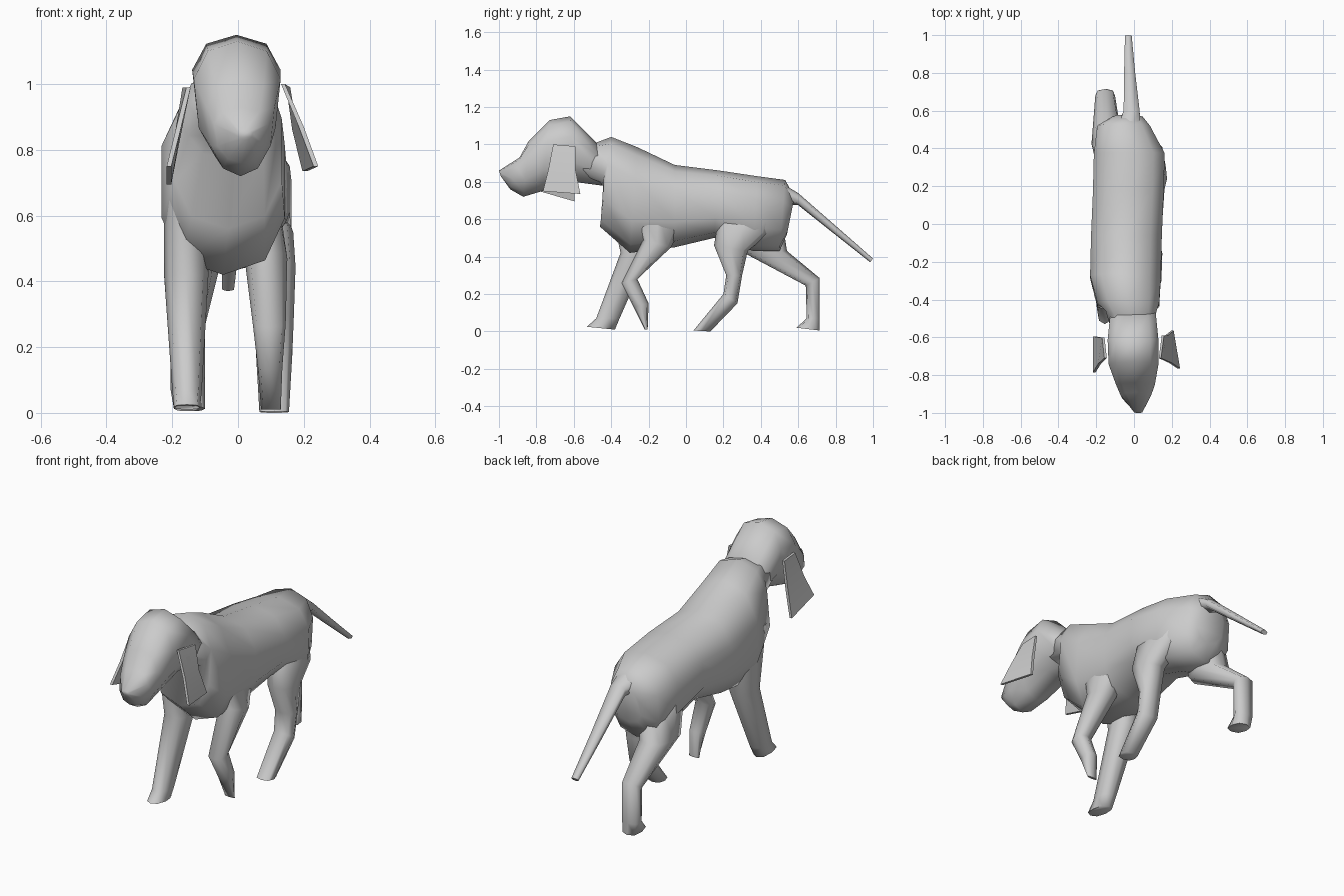
import bpy, bmesh, math


def spow(v, p):
    return math.copysign(abs(v) ** p, v) if abs(v) > 1e-6 else 0.0


def loft(name, sections, sides=10, power=0.8, taper=0.0, smooth=80):
    """Skin rings; each ring = (y, z of one edge, y, z of opposite edge, x min, x max[, x shear])."""
    bm = bmesh.new()
    rings = []
    phase = math.pi / 4 if sides == 4 else 0
    for ya, za, yb, zb, x0, x1, *shear in sections:
        k = shear[0] if shear else 0
        ring = []
        for i in range(sides):
            t = phase + 2 * math.pi * i / sides
            c, s = spow(math.cos(t), power), spow(math.sin(t), power)
            ring.append(bm.verts.new((
                (x0 + x1) / 2 + (x1 - x0) / 2 * s * (1 + taper * min(c, 0)) + k * c,
                (ya + yb) / 2 + (ya - yb) / 2 * c,
                (za + zb) / 2 + (za - zb) / 2 * c)))
        rings.append(ring)
    for r, q in zip(rings, rings[1:]):
        for i in range(sides):
            j = (i + 1) % sides
            bm.faces.new((r[i], r[j], q[j], q[i]))
    bm.faces.new(rings[0])
    bm.faces.new(rings[-1])
    bmesh.ops.recalc_face_normals(bm, faces=bm.faces)
    me = bpy.data.meshes.new(name)
    bm.to_mesh(me)
    bm.free()
    ob = bpy.data.objects.new(name, me)
    bpy.context.collection.objects.link(ob)
    bpy.ops.object.select_all(action='DESELECT')
    ob.select_set(True)
    bpy.context.view_layer.objects.active = ob
    bpy.ops.object.shade_smooth_by_angle(angle=math.radians(smooth))
    return ob


# Torso with neck, chest and rump
loft("body", [
    (-.60, .99, -.57, .83, -.115, .095),
    (-.48, 1.01, -.42, .77, -.155, .125),
    (-.40, 1.04, -.46, .56, -.20, .14),
    (-.26, .985, -.30, .42, -.24, .15),
    (-.06, .89, -.06, .45, -.235, .155),
    (.18, .86, .15, .50, -.225, .165),
    (.38, .83, .36, .43, -.22, .17),
    (.53, .81, .50, .43, -.20, .09),
    (.58, .72, .54, .52, -.12, .05)])

# Head, from nose to nape
loft("head", [
    (-1.0, .86, -.99, .83, .0, .045),
    (-.89, .93, -.94, .76, -.075, .095),
    (-.84, 1.02, -.87, .72, -.10, .115),
    (-.73, 1.13, -.77, .75, -.14, .135),
    (-.62, 1.15, -.60, .80, -.145, .135),
    (-.48, 1.01, -.45, .78, -.13, .12)], taper=.3)

# Hanging ears: thin twisted flaps
loft("ear_right", [
    (-.71, 1.0, -.59, .99, .139, .151, -.008),
    (-.735, .87, -.59, .86, .175, .19, .01),
    (-.765, .75, -.565, .735, .213, .227, .017)], 4, .001, smooth=30)
loft("ear_left", [
    (-.71, .99, -.60, .99, -.163, -.15, .006),
    (-.74, .86, -.60, .84, -.19, -.175),
    (-.785, .75, -.595, .695, -.217, -.203)], 4, .001, smooth=30)

# Front legs: right one lifted, left one reaching forward
loft("front_leg_right", [
    (-.30, .68, .0, .60, .02, .125),
    (-.23, .49, -.08, .45, .02, .15),
    (-.345, .26, -.26, .28, .045, .145),
    (-.28, .13, -.20, .15, .06, .135),
    (-.22, .01, -.205, .01, .07, .13)], 8)
loft("front_leg_left", [
    (-.42, .75, -.16, .72, -.225, -.09),
    (-.35, .42, -.20, .42, -.225, -.09),
    (-.48, .07, -.355, .07, -.20, -.11),
    (-.53, .025, -.38, .01, -.195, -.115)], 8)

# Hind legs: right one forward, left one pushing back
loft("hind_leg_right", [
    (.24, .76, .50, .70, .0, .10),
    (.17, .58, .44, .52, .02, .168),
    (.15, .46, .33, .43, .04, .175),
    (.215, .30, .30, .30, .05, .17),
    (.20, .20, .275, .15, .055, .165),
    (.04, .005, .13, .0, .065, .155)], 8)
loft("hind_leg_left", [
    (.24, .70, .51, .62, -.205, -.05),
    (.31, .42, .54, .43, -.225, -.06),
    (.64, .245, .715, .285, -.205, -.10),
    (.645, .07, .715, .07, -.205, -.10),
    (.59, .02, .715, .005, -.195, -.10)], 8)

# Tail
loft("tail", [
    (.50, .80, .54, .68, -.09, .04),
    (.60, .74, .60, .675, -.06, .035),
    (.80, .565, .795, .52, -.056, .01),
    (1.0, .39, .985, .37, -.05, -.01)], 6)
